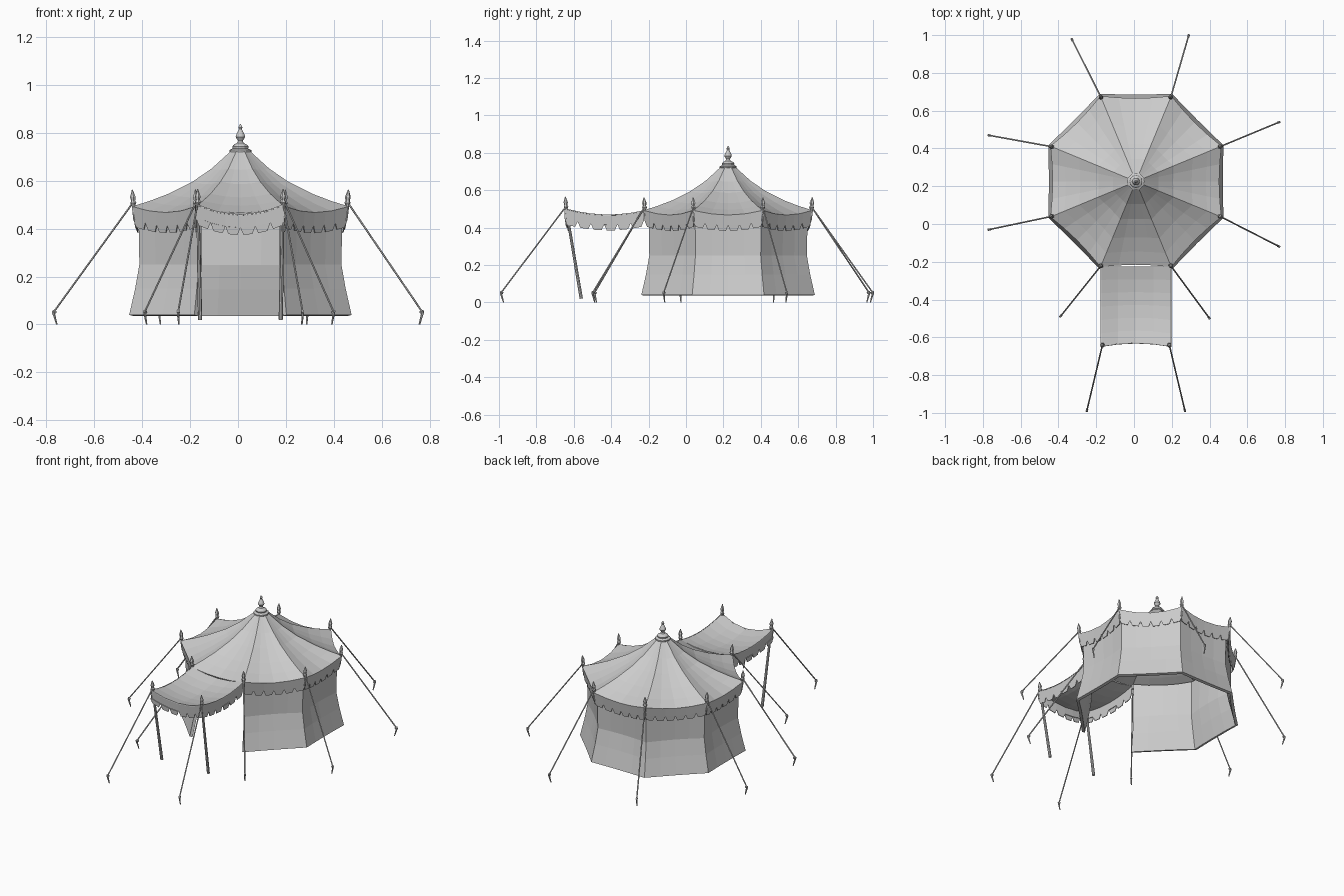
import bpy, bmesh, math
from mathutils import Vector

cube = bpy.data.objects.get("Cube")
if cube:
    bpy.data.objects.remove(cube, do_unlink=True)

GREY = (0.6, 0.6, 0.6, 1)
canvas = bpy.data.materials.new("pale grey canvas")
canvas.use_nodes = True
canvas.diffuse_color = GREY
canvas.node_tree.nodes["Principled BSDF"].inputs["Base Color"].default_value = GREY

CENTRE = Vector((0.01, 0.225, 0))
SIDES = 8
FRONT = 5          # the side left open as the doorway


def finish(name, bm, thickness=0):
    mesh = bpy.data.meshes.new(name)
    bmesh.ops.recalc_face_normals(bm, faces=bm.faces)
    bm.to_mesh(mesh)
    bm.free()
    mesh.materials.append(canvas)
    obj = bpy.data.objects.new(name, mesh)
    bpy.context.collection.objects.link(obj)
    if thickness:
        mod = obj.modifiers.new("cloth thickness", 'SOLIDIFY')
        mod.thickness = thickness
        mod.offset = -1
    return obj


def corner(i, radius, z):
    a = math.radians(22.5 + 45 * i)
    return CENTRE + Vector((radius * math.cos(a), radius * math.sin(a), z))


def on_side(i, t, radius, z, pull=0, droop=0):
    """Point along one side of the octagon, pulled in and drooping mid-way."""
    p = corner(i, radius, z).lerp(corner(i + 1, radius, z), t)
    w = 4 * t * (1 - t)
    inward = CENTRE - p
    inward.z = 0
    return p + inward.normalized() * pull * w - Vector((0, 0, droop * w))


def grid(bm, rows):
    """Skin a list of equal-length point rows with quads."""
    verts = [[bm.verts.new(p) for p in row] for row in rows]
    for a, b in zip(verts, verts[1:]):
        for j in range(len(a) - 1):
            bm.faces.new((a[j], a[j + 1], b[j + 1], b[j]))


def lathe(bm, profile, base, axis=Vector((0, 0, 1)), sides=8):
    """Revolve (radius, height) pairs about an axis, with closed ends."""
    turn = axis.to_track_quat('Z', 'Y')
    rings = []
    for r, h in profile:
        ring = []
        for k in range(sides):
            a = math.tau * k / sides
            ring.append(bm.verts.new(base + turn @ Vector((r * math.cos(a), r * math.sin(a), h))))
        rings.append(ring)
    for a, b in zip(rings, rings[1:]):
        for k in range(sides):
            n = (k + 1) % sides
            bm.faces.new((a[k], a[n], b[n], b[k]))
    bm.faces.new(rings[0])
    bm.faces.new(rings[-1])


def rod(bm, start, end, r1, r2, sides=6):
    d = end - start
    lathe(bm, [(r1, 0), (r2, d.length)], start, d.normalized(), sides)


def valance(bm, edge, lean, flaps=6):
    """Band under a cloth edge with a row of tapering flaps below it."""
    ts = [k / flaps for k in range(flaps + 1)]
    drop = lambda t, z: edge(t) + lean * z - Vector((0, 0, z))
    grid(bm, [[drop(t, z) for t in ts] for z in (0, 0.055)])
    for a, b in zip(ts, ts[1:]):
        inset = 0.2 * (b - a)
        pts = [drop(a, 0.055), drop(b, 0.055), drop(b - inset, 0.085), drop(a + inset, 0.085)]
        bm.faces.new([bm.verts.new(p) for p in pts])


STEPS = [k / 4 for k in range(5)]
EAVE_R, EAVE_Z = 0.49, 0.492

# Swept octagonal roof with sagging panels
bm = bmesh.new()
roof = [(EAVE_R, EAVE_Z, 0.012, 0.025), (0.41, 0.515, 0.008, 0.02), (0.325, 0.545, 0.005, 0.015),
        (0.217, 0.595, 0.003, 0.01), (0.13, 0.65, 0, 0.005), (0.035, 0.73, 0, 0)]
for i in range(SIDES):
    grid(bm, [[on_side(i, t, *ring) for t in STEPS] for ring in roof])
bmesh.ops.remove_doubles(bm, verts=bm.verts, dist=0.0005)
finish("roof", bm, 0.005)

# Walls flaring towards the hem, open at the front
bm = bmesh.new()
wall = [(0.46, 0.475, 0.008, 0.02), (0.459, 0.4, 0.008), (0.456, 0.25, 0.01),
        (0.475, 0.15, 0.006), (0.502, 0.04, 0.003)]
for i in range(SIDES):
    if i != FRONT:
        grid(bm, [[on_side(i, t, *ring) for t in STEPS] for ring in wall])
bmesh.ops.remove_doubles(bm, verts=bm.verts, dist=0.0005)
finish("walls", bm, 0.018)

# Scalloped trim around the eaves
bm = bmesh.new()
for i in range(SIDES):
    if i != FRONT:
        inward = CENTRE - on_side(i, 0.5, EAVE_R, 0)
        valance(bm, lambda t: on_side(i, t, EAVE_R, EAVE_Z, 0.012, 0.025), inward.normalized() * 0.15)
finish("eave_trim", bm, 0.004)

# Entrance canopy hanging between the doorway and two poles
BACK_Y, FRONT_Y = -0.225, -0.65
LEFT_X, RIGHT_X = 0.197, -0.177


def canopy(s, t):
    """s runs across from right to left, t runs from roof to front edge."""
    ws, wt = 4 * s * (1 - s), 4 * t * (1 - t)
    return Vector((RIGHT_X + (LEFT_X - RIGHT_X) * s,
                   BACK_Y + (FRONT_Y - BACK_Y) * t + 0.018 * ws * t,
                   EAVE_Z + 0.012 * t - 0.028 * wt - ws * (0.025 + 0.02 * t)))


bm = bmesh.new()
grid(bm, [[canopy(s, k / 6) for s in STEPS] for k in range(7)])
finish("canopy", bm, 0.005)

bm = bmesh.new()
valance(bm, lambda s: canopy(s, 1), Vector((0, 0.1, 0)))
for s, push in ((0, 0.05), (1, -0.05)):
    valance(bm, lambda t: canopy(s, t), Vector((push, 0, 0)))
finish("canopy_trim", bm, 0.004)

# Poles under the front canopy corners
canopy_tops = [Vector((x, -0.64, 0.495)) for x in (RIGHT_X + 0.01, LEFT_X - 0.01)]
bm = bmesh.new()
for top in canopy_tops:
    rod(bm, Vector((0.01 + (top.x - 0.01) * 0.95, -0.56, 0.02)), top, 0.009, 0.007, 8)
finish("canopy_poles", bm)

# Turned ornament on the peak
bm = bmesh.new()
lathe(bm, [(0.04, 0.712), (0.046, 0.72), (0.046, 0.727), (0.032, 0.734), (0.034, 0.742),
           (0.03, 0.748), (0.014, 0.757), (0.01, 0.766), (0.02, 0.782), (0.017, 0.792),
           (0.008, 0.81), (0.006, 0.815), (0.009, 0.822), (0.002, 0.835)],
      CENTRE.copy(), sides=12)
finish("peak_finial", bm)

# Small spikes, guy ropes and stakes at every corner
tops = [corner(i, 0.482, EAVE_Z) for i in range(SIDES)] + canopy_tops
stakes = [(0.77, 0.54), (0.29, 1.0), (-0.33, 0.98), (-0.77, 0.47), (-0.77, -0.03),
          (-0.39, -0.49), (0.4, -0.5), (0.77, -0.12), (-0.25, -0.99), (0.27, -0.99)]
spike = [(0.007, -0.03), (0.008, 0.005), (0.013, 0.015), (0.009, 0.025), (0.012, 0.04), (0.002, 0.07)]
spikes, ropes, pegs = bmesh.new(), bmesh.new(), bmesh.new()
for top, (x, y) in zip(tops, stakes):
    peg_top = Vector((x, y, 0.05))
    out = Vector((x - top.x, y - top.y, 0)).normalized()
    lathe(spikes, spike, top, (Vector((0, 0, 1)) + out * 0.08).normalized(), 6)
    rod(ropes, top + Vector((0, 0, 0.02)), peg_top, 0.004, 0.004)
    rod(pegs, peg_top - out * 0.015 - Vector((0, 0, 0.05)), peg_top, 0.003, 0.006)
    rod(pegs, peg_top - out * 0.012, peg_top + out * 0.003 + Vector((0, 0, 0.006)), 0.006, 0.006)
finish("corner_spikes", spikes)
finish("guy_ropes", ropes)
finish("stakes", pegs)
